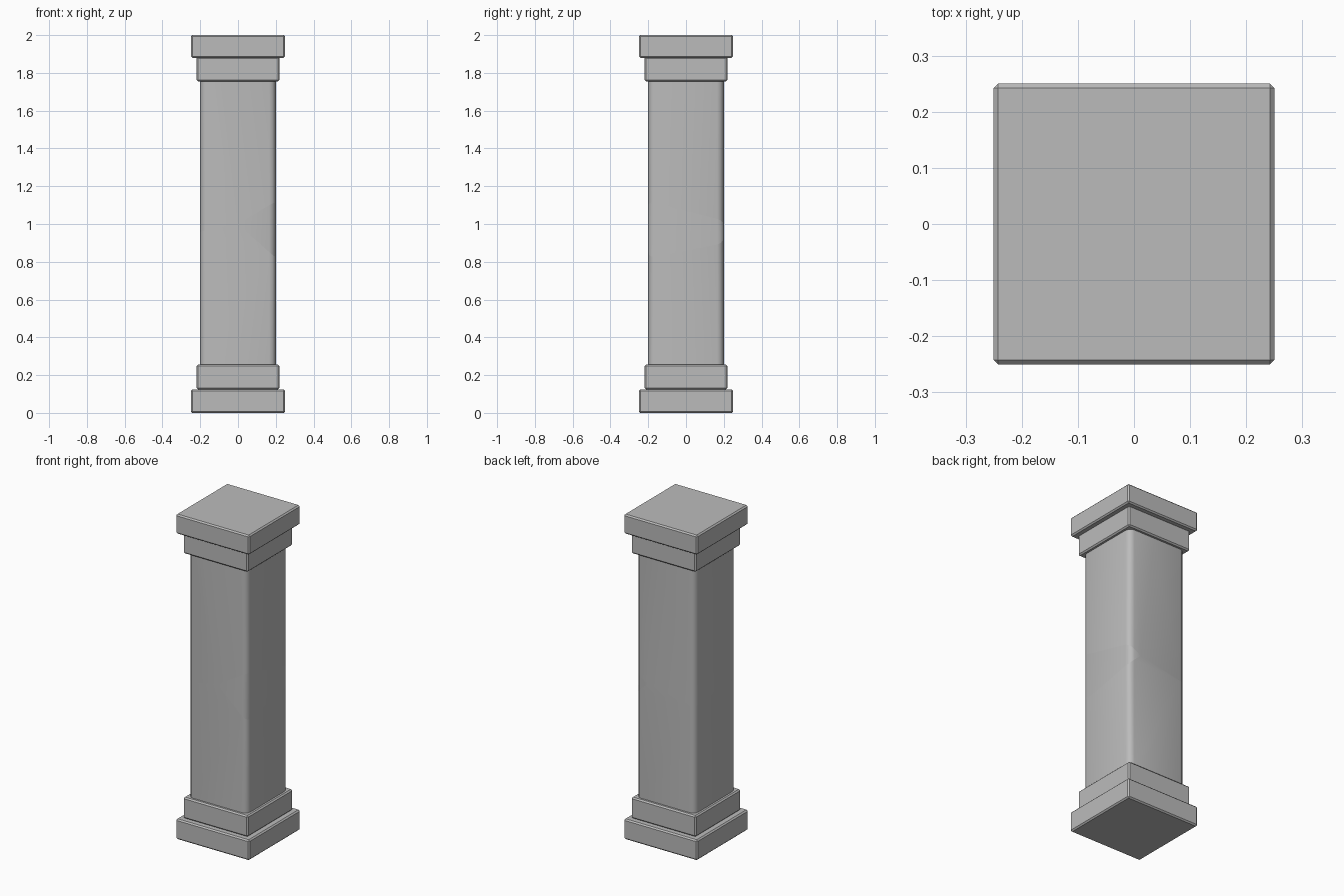
import bpy
import bmesh
import math
from mathutils import Vector

if "Cube" in bpy.data.objects:
    bpy.data.objects.remove(bpy.data.objects["Cube"], do_unlink=True)

# One stone colour for the whole pillar
stone = bpy.data.materials.new("grey_stone")
stone.use_nodes = True
colour = (0.5, 0.5, 0.5, 1)
stone.diffuse_color = colour
stone.node_tree.nodes["Principled BSDF"].inputs["Base Color"].default_value = colour


def box(half, low, high):
    """Square block between two heights."""
    bm = bmesh.new()
    bmesh.ops.create_cube(bm, size=1)
    for v in bm.verts:
        v.co = (v.co.x * 2 * half, v.co.y * 2 * half, high if v.co.z > 0 else low)
    return bm


def finish(bm, name):
    bmesh.ops.recalc_face_normals(bm, faces=bm.faces)
    mesh = bpy.data.meshes.new(name)
    bm.to_mesh(mesh)
    bm.free()
    mesh.materials.append(stone)
    obj = bpy.data.objects.new(name, mesh)
    bpy.context.collection.objects.link(obj)
    return obj


# Stepped base and capital, with small chamfers
for name, half, low, high in (
    ("plinth", 0.25, 0, 0.125),
    ("base_step", 0.22, 0.125, 0.255),
    ("capital_step", 0.22, 1.755, 1.885),
    ("capital_slab", 0.25, 1.88, 2),
):
    bm = box(half, low, high)
    bmesh.ops.bevel(bm, geom=bm.edges[:], offset=0.008, segments=1, affect="EDGES")
    finish(bm, name)

# Cracked shaft: shards that meet along a tilted line through the stone
junction = Vector((0, -0.2, 1))
axis = Vector((0.12, 0.4, -0.03))


def crack(angle):
    """Normal of the crack running outward at an angle on the front."""
    a = math.radians(angle)
    return axis.cross(Vector((math.cos(a), 0, math.sin(a)))).normalized()


shards = {
    "shaft_lower": (191, 318),
    "shaft_right_wedge": (318, 391),
    "shaft_upper_right": (31, 97),
    "shaft_upper_left": (97, 191),
}
for name, (start, end) in shards.items():
    bm = box(0.2, 0.25, 1.76)
    uprights = [e for e in bm.edges if abs(e.verts[0].co.z - e.verts[1].co.z) > 1]
    bmesh.ops.bevel(bm, geom=uprights, offset=0.035, segments=3, profile=0.5,
                    affect="EDGES")
    inside = Vector((math.cos(math.radians((start + end) / 2)), 0,
                     math.sin(math.radians((start + end) / 2))))
    for angle in (start, end):
        normal = crack(angle)
        if normal.dot(inside) > 0:
            normal = -normal
        cut = bmesh.ops.bisect_plane(bm, geom=bm.verts[:] + bm.edges[:] + bm.faces[:],
                                     plane_co=junction, plane_no=normal, clear_outer=True)
        rim = [e for e in cut["geom_cut"] if isinstance(e, bmesh.types.BMEdge)]
        bmesh.ops.holes_fill(bm, edges=rim, sides=0)
    shard = finish(bm, name)
    bpy.ops.object.select_all(action="DESELECT")
    shard.select_set(True)
    bpy.context.view_layer.objects.active = shard
    bpy.ops.object.shade_smooth_by_angle(angle=math.radians(40))
